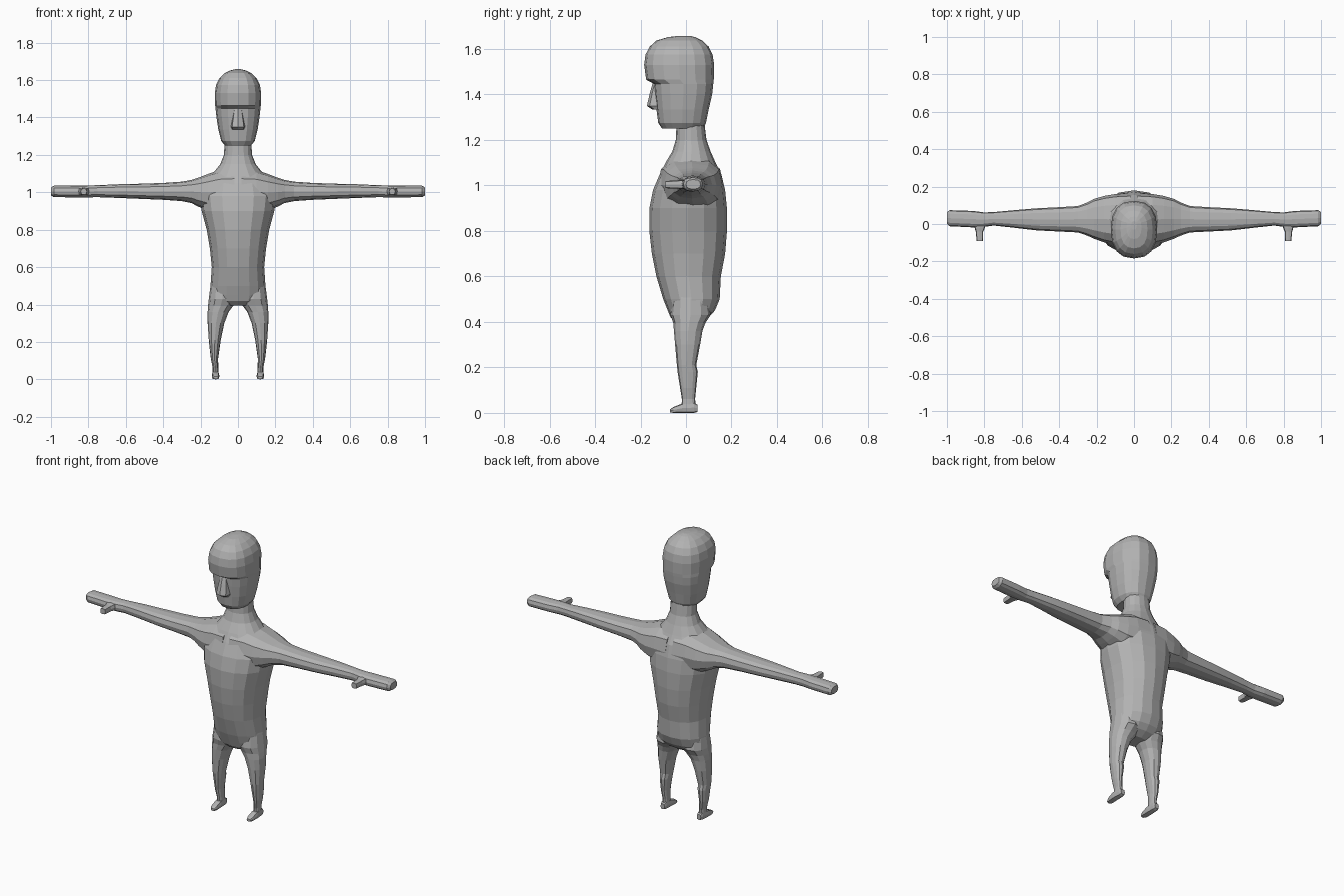
import bpy, bmesh, math

grey = bpy.data.materials.new("clay grey")
grey.diffuse_color = (0.45, 0.45, 0.45, 1)


def loft(name, axis, rings, sides=12, power=1.0, flip=1):
    """Skin closed rings (position, a0, a1, b0, b1) along the z, x or y axis."""
    bm = bmesh.new()
    loops = []
    for t, a0, a1, b0, b1 in rings:
        loop = []
        for i in range(sides):
            ang = 2 * math.pi * i / sides
            c, s = math.cos(ang), math.sin(ang)
            a = (a0 + a1) / 2 + (a1 - a0) / 2 * math.copysign(abs(c) ** power, c)
            b = (b0 + b1) / 2 + (b1 - b0) / 2 * math.copysign(abs(s) ** power, s)
            x, y, z = {"z": (a, b, t), "x": (t, a, b), "y": (a, t, b)}[axis]
            loop.append(bm.verts.new((flip * x, y, z)))
        loops.append(loop)
    for lo, hi in zip(loops, loops[1:]):
        for i in range(sides):
            j = (i + 1) % sides
            bm.faces.new((lo[i], lo[j], hi[j], hi[i]))
    bm.faces.new(loops[0])
    bm.faces.new(loops[-1])
    bmesh.ops.recalc_face_normals(bm, faces=bm.faces)
    mesh = bpy.data.meshes.new(name)
    bm.to_mesh(mesh)
    bm.free()
    mesh.materials.append(grey)
    ob = bpy.data.objects.new(name, mesh)
    bpy.context.collection.objects.link(ob)
    return ob


def symmetric(rows):
    return [(z, -w, w, y0, y1) for z, w, y0, y1 in rows]


# Torso and neck: height, half width, front, back
body = loft("body", "z", symmetric([
    (0.395, 0.075, -0.04, 0.06), (0.42, 0.135, -0.068, 0.10),
    (0.45, 0.147, -0.08, 0.127), (0.50, 0.147, -0.10, 0.148),
    (0.60, 0.140, -0.13, 0.153), (0.70, 0.150, -0.15, 0.172),
    (0.80, 0.167, -0.161, 0.180), (0.90, 0.194, -0.161, 0.180),
    (0.98, 0.205, -0.145, 0.172), (1.05, 0.185, -0.115, 0.155),
    (1.10, 0.135, -0.09, 0.13), (1.15, 0.095, -0.06, 0.108),
    (1.20, 0.075, -0.045, 0.09), (1.30, 0.070, -0.04, 0.078)]), 16, 0.92)

# Head with brow ledge and recessed face
head = loft("head", "z", symmetric([
    (1.25, 0.070, -0.105, 0.075), (1.275, 0.090, -0.122, 0.088),
    (1.335, 0.105, -0.130, 0.10), (1.40, 0.115, -0.138, 0.115),
    (1.447, 0.120, -0.142, 0.120), (1.465, 0.122, -0.175, 0.122),
    (1.53, 0.124, -0.184, 0.124), (1.575, 0.117, -0.178, 0.117),
    (1.61, 0.100, -0.160, 0.100), (1.637, 0.072, -0.130, 0.072),
    (1.652, 0.040, -0.080, 0.040), (1.658, 0.015, -0.03, 0.015)]), 16, 0.82)

# Nose wedge below the brow
nose = loft("nose", "z", symmetric([
    (1.335, 0.034, -0.150, -0.06), (1.35, 0.040, -0.172, -0.06),
    (1.41, 0.030, -0.158, -0.06), (1.455, 0.022, -0.145, -0.06)]), 8, 0.7)

parts = [head, nose]
for side, flip in (("left", 1), ("right", -1)):
    # Arm flowing out of the shoulder, ending in a mitten hand
    parts.append(loft(side + "_arm", "x", [
        (0.02, -0.125, 0.165, 0.88, 1.125), (0.10, -0.112, 0.160, 0.89, 1.118),
        (0.16, -0.098, 0.150, 0.90, 1.098), (0.215, -0.078, 0.134, 0.925, 1.077),
        (0.25, -0.062, 0.115, 0.943, 1.066), (0.30, -0.045, 0.096, 0.953, 1.057),
        (0.40, -0.040, 0.090, 0.960, 1.050), (0.52, -0.034, 0.084, 0.965, 1.046),
        (0.64, -0.020, 0.074, 0.970, 1.043), (0.75, -0.008, 0.064, 0.974, 1.038),
        (0.80, -0.015, 0.062, 0.973, 1.037), (0.86, -0.018, 0.070, 0.973, 1.036),
        (0.985, -0.012, 0.074, 0.974, 1.035), (1.0, 0.0, 0.064, 0.984, 1.026)],
        12, 0.8, flip))
    # Thumb
    parts.append(loft(side + "_thumb", "y", [
        (0.02, 0.79, 0.86, 0.985, 1.025), (-0.02, 0.797, 0.852, 0.985, 1.025),
        (-0.04, 0.806, 0.846, 0.986, 1.022), (-0.09, 0.808, 0.841, 0.988, 1.02)],
        8, 0.5, flip))
    # Leg with calf and ankle
    parts.append(loft(side + "_leg", "z", [
        (0.02, 0.103, 0.136, -0.02, 0.045), (0.06, 0.105, 0.135, -0.018, 0.04),
        (0.11, 0.106, 0.145, -0.026, 0.045), (0.18, 0.096, 0.153, -0.037, 0.052),
        (0.21, 0.092, 0.156, -0.04, 0.045), (0.30, 0.073, 0.162, -0.048, 0.062),
        (0.36, 0.050, 0.162, -0.053, 0.072), (0.395, 0.024, 0.160, -0.056, 0.085),
        (0.43, 0.01, 0.156, -0.068, 0.108), (0.50, 0.01, 0.147, -0.06, 0.10),
        (0.60, 0.02, 0.130, -0.04, 0.08)], 12, 0.9, flip))
    # Foot with low toe
    parts.append(loft(side + "_foot", "y", [
        (-0.07, 0.106, 0.130, 0.002, 0.016), (-0.055, 0.100, 0.138, 0.0, 0.026),
        (-0.015, 0.100, 0.140, 0.0, 0.042), (0.035, 0.102, 0.137, 0.0, 0.046),
        (0.05, 0.106, 0.132, 0.004, 0.036)], 8, 0.6, flip))

# Fuse everything into one skin
bpy.context.view_layer.objects.active = body
for part in parts:
    mod = body.modifiers.new("fuse", "BOOLEAN")
    mod.operation = "UNION"
    mod.solver = "EXACT"
    mod.object = part
    bpy.ops.object.modifier_apply(modifier=mod.name)
    bpy.data.objects.remove(part)
